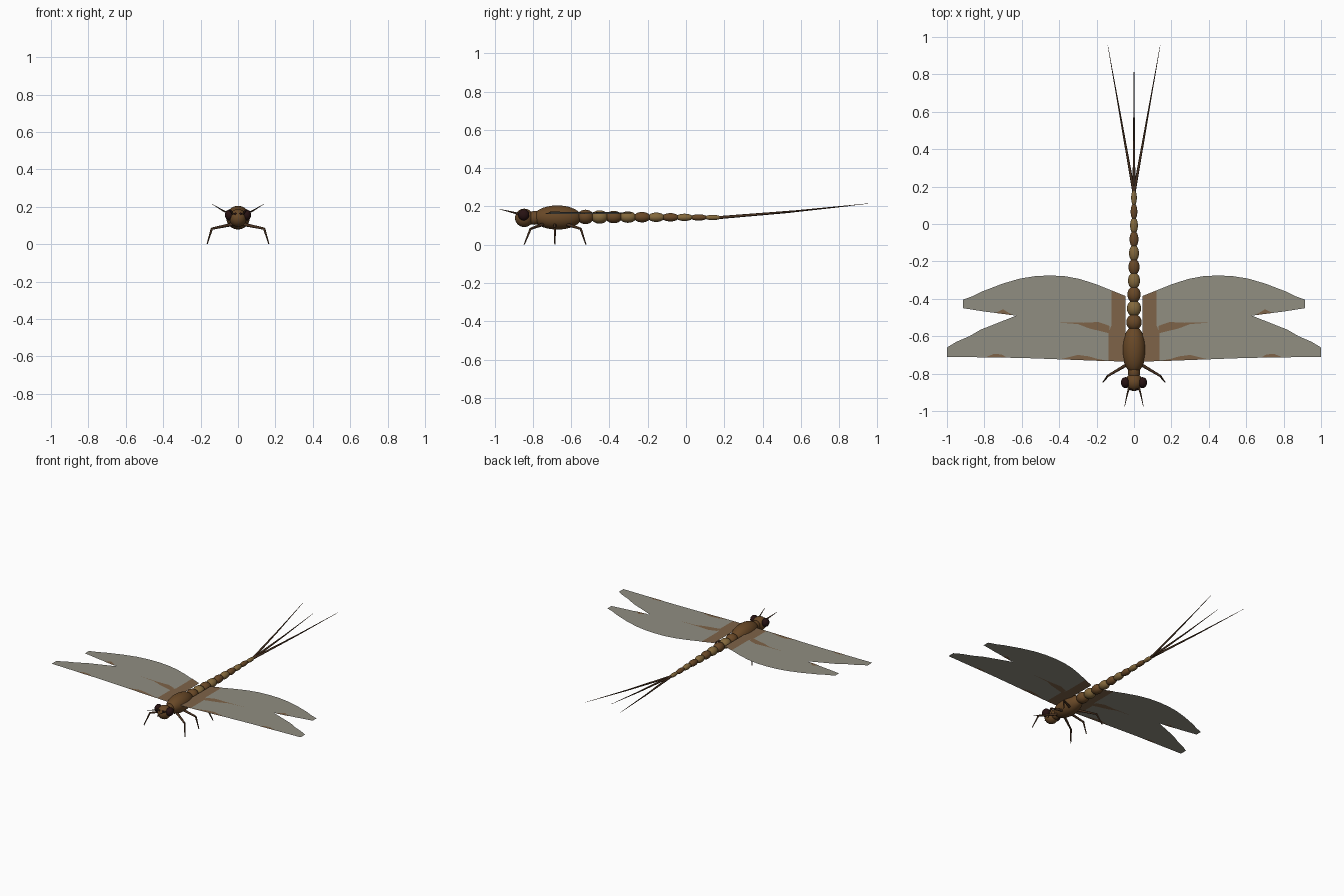
import bpy
import bmesh
from mathutils import Vector

default_cube = bpy.data.objects.get("Cube")
if default_cube:
    bpy.data.objects.remove(default_cube, do_unlink=True)


def make_material(name, red, green, blue):
    material = bpy.data.materials.new(name)
    material.use_nodes = True
    colour = (red, green, blue, 1)
    material.diffuse_color = colour
    shader = material.node_tree.nodes["Principled BSDF"]
    shader.inputs["Base Color"].default_value = colour
    shader.inputs["Roughness"].default_value = 0.7
    return material


body_brown = make_material("body brown", 0.14, 0.065, 0.02)
band_tan = make_material("band tan", 0.23, 0.14, 0.045)
limb_brown = make_material("limb dark brown", 0.07, 0.033, 0.015)
eye_dark = make_material("eye dark red", 0.02, 0.006, 0.006)
wing_grey = make_material("wing grey", 0.28, 0.27, 0.22)
wing_brown = make_material("wing patch brown", 0.21, 0.125, 0.065)


def ellipsoid(name, centre, radii, material, segments=24, rings=16):
    """Smooth ellipsoid with its poles along y."""
    bpy.ops.mesh.primitive_uv_sphere_add(segments=segments, ring_count=rings, radius=1)
    part = bpy.context.object
    part.name = name
    part.rotation_euler.x = -1.5708
    # Local z lies along the body once turned
    part.scale = (radii[0], radii[2], radii[1])
    part.location = centre
    part.data.materials.append(material)
    bpy.ops.object.shade_smooth()
    return part


def tube(name, points, radii, material):
    """Tapered round tube through a few points."""
    curve = bpy.data.curves.new(name, "CURVE")
    curve.dimensions = "3D"
    curve.bevel_depth = 1
    curve.bevel_resolution = 2
    curve.use_fill_caps = True
    spline = curve.splines.new("POLY")
    spline.points.add(len(points) - 1)
    for target, point, radius in zip(spline.points, points, radii):
        target.co = (*point, 1)
        target.radius = radius
    curve.materials.append(material)
    part = bpy.data.objects.new(name, curve)
    bpy.context.collection.objects.link(part)
    bpy.ops.object.select_all(action="DESELECT")
    part.select_set(True)
    bpy.context.view_layer.objects.active = part
    bpy.ops.object.convert(target="MESH")
    return bpy.context.object


def wing_sheet(name, outlines, side, material, lifts=(0,)):
    """Flat sheets on the gently raised wing plane; each lift adds one layer."""
    bm = bmesh.new()
    for outline in outlines:
        for lift in lifts:
            corners = [bm.verts.new((side * x, y, 0.16 + 0.012 * x + lift))
                       for x, y in outline]
            face = bm.faces.new(corners)
            face.normal_update()
            if (face.normal.z < 0) != (lift < 0):
                face.normal_flip()
    bmesh.ops.triangulate(bm, faces=bm.faces[:])
    mesh = bpy.data.meshes.new(name)
    bm.to_mesh(mesh)
    bm.free()
    mesh.materials.append(material)
    part = bpy.data.objects.new(name, mesh)
    bpy.context.collection.objects.link(part)
    return part


# Head, neck and thorax
ellipsoid("head", (0, -0.845, 0.14), (0.046, 0.048, 0.048), body_brown)
ellipsoid("neck", (0, -0.79, 0.14), (0.033, 0.05, 0.036), body_brown)
ellipsoid("thorax", (0, -0.672, 0.142), (0.063, 0.126, 0.063), body_brown, 32, 20)

# Abdomen: a tapering chain of beads in alternating colours
SEGMENTS = 10
for i in range(SEGMENTS):
    t = i / (SEGMENTS - 1)
    radius = 0.041 - 0.026 * t
    centre = (0, -0.525 + 0.665 * t, 0.145 - 0.003 * t)
    ellipsoid(f"abdomen_segment_{i + 1}", centre, (radius, 0.044, radius * 0.92),
              band_tan if i % 2 else body_brown)

# Tail filaments
for name, side, end_y, end_z in (("left", 1, 0.955, 0.215),
                                 ("middle", 0, 0.86, 0.203),
                                 ("right", -1, 0.955, 0.215)):
    start = Vector((0, 0.165, 0.141))
    end = Vector((side * 0.14, end_y, end_z))
    middle = start.lerp(end, 0.52)
    middle.z -= 0.004
    tube(f"{name}_tail_filament", (start, middle, end),
         (0.008, 0.0045, 0.0008), limb_brown)

# Wing outlines for one side, from the root round the leading edge
forewing = [(0.045, -0.735), (0.15, -0.733), (0.6, -0.716), (1, -0.71),
            (1, -0.66), (0.95, -0.63), (0.88, -0.60), (0.82, -0.565),
            (0.63, -0.49), (0.045, -0.54)]
hindwing = [(0.045, -0.54), (0.63, -0.49), (0.8, -0.468), (0.915, -0.45),
            (0.915, -0.405), (0.86, -0.385), (0.81, -0.36), (0.7, -0.318),
            (0.61, -0.292), (0.53, -0.279), (0.45, -0.275), (0.37, -0.279),
            (0.29, -0.294), (0.2, -0.323), (0.045, -0.385)]

# Brown root patches, vein and edge marks
fore_marks = [
    [(0.045, -0.735), (0.135, -0.733), (0.135, -0.58), (0.12, -0.54), (0.045, -0.54)],
    [(0.13, -0.585), (0.24, -0.558), (0.3, -0.535), (0.42, -0.526),
     (0.27, -0.528), (0.19, -0.524), (0.13, -0.545)],
    [(0.135, -0.733), (0.39, -0.722), (0.3, -0.7), (0.24, -0.708), (0.2, -0.72)],
    [(0.68, -0.713), (0.79, -0.711), (0.75, -0.695), (0.71, -0.697)],
]
hind_marks = [
    [(0.045, -0.54), (0.12, -0.54), (0.12, -0.355), (0.045, -0.385)],
    [(0.65, -0.487), (0.74, -0.476), (0.70, -0.456)],
]

for side, label in ((1, "left"), (-1, "right")):
    # Wings
    wing_sheet(f"{label}_forewing", [forewing], side, wing_grey)
    wing_sheet(f"{label}_hindwing", [hindwing], side, wing_grey)
    wing_sheet(f"{label}_forewing_marks", fore_marks, side, wing_brown, (0.0015, -0.0015))
    wing_sheet(f"{label}_hindwing_marks", hind_marks, side, wing_brown, (0.0015, -0.0015))

    # Eyes and antennae
    ellipsoid(f"{label}_eye", (side * 0.046, -0.848, 0.156), (0.024, 0.029, 0.029), eye_dark)
    ellipsoid(f"{label}_small_eye", (side * 0.014, -0.882, 0.162),
              (0.007, 0.007, 0.007), eye_dark, 12, 8)
    tube(f"{label}_antenna",
         ((side * 0.025, -0.87, 0.16), (side * 0.036, -0.91, 0.17), (side * 0.05, -0.975, 0.186)),
         (0.006, 0.004, 0.001), limb_brown)

    # Legs: hip, knee and foot for each pair
    for pair, hip_y, knee_y, foot_y in (("front", -0.75, -0.812, -0.845),
                                        ("middle", -0.685, -0.685, -0.685),
                                        ("rear", -0.62, -0.55, -0.523)):
        hip = (side * 0.035, hip_y, 0.105)
        knee = (side * 0.14, knee_y, 0.083)
        foot = (side * 0.165, foot_y, 0.001)
        tube(f"{label}_{pair}_upper_leg", (hip, knee), (0.009, 0.006), limb_brown)
        tube(f"{label}_{pair}_lower_leg", (knee, foot), (0.006, 0.003), limb_brown)
